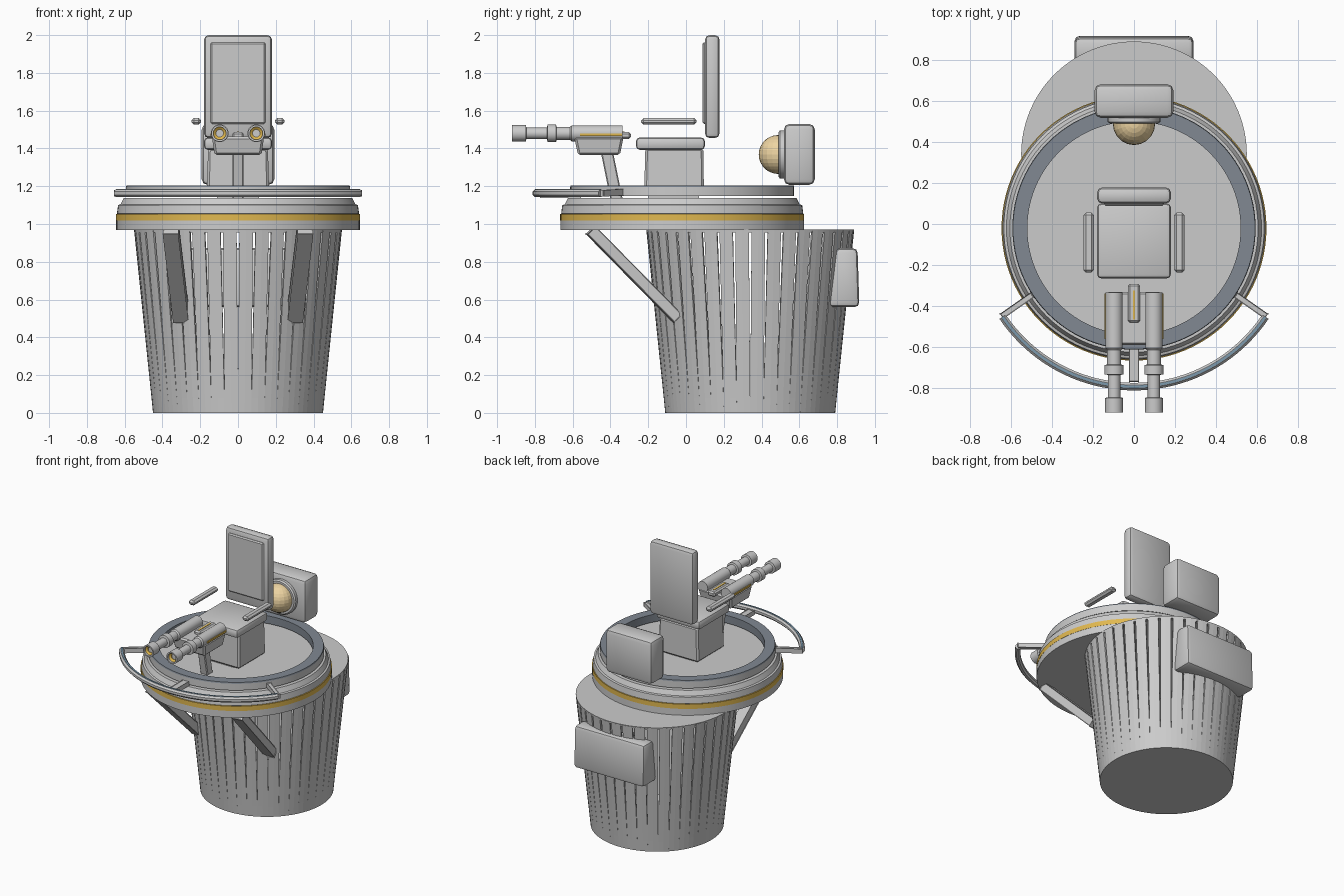
import bpy, bmesh
from math import pi, sin, cos, radians
from mathutils import Vector, Matrix

if "Cube" in bpy.data.objects:
    bpy.data.objects.remove(bpy.data.objects["Cube"])


def material(name, rgb):
    m = bpy.data.materials.new(name)
    m.diffuse_color = (*rgb, 1)
    m.use_nodes = True
    m.node_tree.nodes["Principled BSDF"].inputs["Base Color"].default_value = m.diffuse_color
    return m


GOLD = material("gold", (0.75, 0.48, 0.08))
TAN = material("tan_glass", (0.85, 0.66, 0.36))
DARK = material("dark_slate", (0.22, 0.25, 0.29))
BLUE = material("slate_blue", (0.2, 0.32, 0.42))


def finish(name, bm, mat=None, smooth=False):
    bmesh.ops.remove_doubles(bm, verts=bm.verts, dist=1e-5)
    bmesh.ops.recalc_face_normals(bm, faces=bm.faces)
    me = bpy.data.meshes.new(name)
    bm.to_mesh(me)
    bm.free()
    ob = bpy.data.objects.new(name, me)
    bpy.context.collection.objects.link(ob)
    if mat:
        me.materials.append(mat)
    if smooth:
        bpy.ops.object.select_all(action='DESELECT')
        ob.select_set(True)
        bpy.context.view_layer.objects.active = ob
        bpy.ops.object.shade_smooth_by_angle(angle=radians(30))
    return ob


def box(name, lo, hi, bevel=0.0, mat=None, deform=None, segs=1):
    """Box between two corners; deform(co) adjusts its corners before bevelling."""
    bm = bmesh.new()
    bmesh.ops.create_cube(bm, size=1)
    lo, hi = Vector(lo), Vector(hi)
    for v in bm.verts:
        v.co = Vector((lo[i] + (v.co[i] + 0.5) * (hi[i] - lo[i]) for i in range(3)))
        if deform:
            v.co = deform(v.co)
    if bevel:
        bmesh.ops.bevel(bm, geom=bm.edges[:], offset=bevel, segments=segs, profile=0.5, affect='EDGES')
    return finish(name, bm, mat, segs > 1)


def beam(name, a, b, w, h, bevel=0.004):
    """Rectangular bar from a to b."""
    a, b = Vector(a), Vector(b)
    d = b - a
    x = d.cross(Vector((0, 0, 1)))
    x = x.normalized() if x.length > 1e-6 else Vector((1, 0, 0))
    y = d.normalized().cross(x)
    return box(name, (-w / 2, -h / 2, 0), (w / 2, h / 2, 1), bevel,
               deform=lambda c: a + x * c.x + y * c.y + d * c.z)


def sweep(name, profile, centre, n=96, a0=0.0, a1=2 * pi, closed=True, along_y=False, mat=None):
    """Turn an (r, z) profile around an axis, fully or through an arc."""
    bm = bmesh.new()
    full = a1 - a0 > 2 * pi - 1e-4
    rot = Matrix.Rotation(pi / 2 if along_y else 0, 3, 'X')
    rings = []
    for k in range(n if full else n + 1):
        a = a0 + (a1 - a0) * k / n
        rings.append([bm.verts.new(rot @ Vector((r * cos(a), r * sin(a), z)) + Vector(centre))
                      for r, z in profile])
    m = len(profile)
    for k in range(n):
        p, q = rings[k], rings[(k + 1) % len(rings)]
        for i in range(m if closed else m - 1):
            j = (i + 1) % m
            if profile[i][0] == 0 and profile[j][0] == 0:
                continue
            bm.faces.new((p[i], q[i], q[j], p[j]))
    if not full:
        bm.faces.new(rings[0])
        bm.faces.new(rings[-1])
    bmesh.ops.dissolve_degenerate(bm, dist=1e-6, edges=bm.edges)
    return finish(name, bm, mat, True)


# Slatted bucket: constant-width staves whose gaps open towards the top
BY, N, THICK = 0.34, 40, 0.012
bm = bmesh.new()
for k in range(N):
    mid = 2 * pi * (k + 0.5) / N
    rows = []
    for z, r in ((0.0, 0.45), (0.08, 0.458), (0.965, 0.55)):
        half = pi / N * min(1, 0.457 / r)
        rows.append([bm.verts.new((q * cos(mid + s * half), BY + q * sin(mid + s * half), z))
                     for q, s in ((r, -1), (r, 0), (r, 1), (r - THICK, 1), (r - THICK, -1))])
    for p, q in zip(rows, rows[1:]):
        for i in range(5):
            j = (i + 1) % 5
            bm.faces.new((p[i], p[j], q[j], q[i]))
    bm.faces.new(rows[0])
    bm.faces.new(rows[-1])
me_bucket = finish("bucket_staves", bm)
sweep("bucket_bottom", [(0, 0), (0.449, 0), (0.45, 0.012), (0, 0.012)], (0, BY, 0), 80)
sweep("bucket_top", [(0, 0.955), (0.548, 0.955), (0.55, 0.97), (0, 0.97)], (0, BY, 0), 80)

# Box hung on the back of the bucket, wider in depth at its foot
box("back_box", (-0.29, 0.755, 0.56), (0.29, 0.918, 0.872), 0.025, segs=2,
    deform=lambda c: Vector((c.x, c.y + (c.z - 0.56) / 0.312 * (0.035 if c.y < 0.8 else -0.01), c.z)))

# Round platform with gold band
C = (0, -0.02, 0)
sweep("platform", [(0, 0.967), (0.645, 0.967), (0.645, 1.018), (0.638, 1.02), (0.638, 1.053),
                   (0.641, 1.055), (0.635, 1.1), (0.622, 1.104), (0.605, 1.138), (0, 1.138)], C)
sweep("platform_gold_band", [(0.63, 1.018), (0.646, 1.018), (0.646, 1.053), (0.63, 1.053)], C, mat=GOLD)

# Raised rim ring floating just above the platform
sweep("rim_ring", [(0.525, 1.147), (0.593, 1.147), (0.593, 1.196), (0.525, 1.196)], C)
sweep("rim_cap", [(0.52, 1.147), (0.527, 1.147), (0.527, 1.196), (0.593, 1.196),
                  (0.59, 1.205), (0.52, 1.205)], C, mat=DARK)

# Seat
box("seat_pedestal", (-0.11, -0.2, 1.13), (0.11, 0.07, 1.16))
box("seat_base", (-0.165, -0.222, 1.147), (0.165, 0.095, 1.4), 0.012,
    deform=lambda c: Vector((c.x * (0.96 if c.z > 1.3 else 1), c.y * (0.97 if c.z > 1.3 else 1), c.z)))
box("seat_cushion", (-0.18, -0.265, 1.393), (0.18, 0.1, 1.458), 0.02, segs=2)
box("backrest", (-0.18, 0.1, 1.455), (0.18, 0.178, 2.0), 0.025, segs=2)
box("backrest_pad", (-0.146, 0.088, 1.53), (0.146, 0.11, 1.962), 0.008)

# Lamp behind the seat
box("lamp_housing", (-0.192, 0.518, 1.207), (0.192, 0.682, 1.53), 0.03, segs=2)
sweep("lamp_rim", [(0.1, -0.53), (0.128, -0.53), (0.128, -0.498), (0.118, -0.49), (0.1, -0.49)],
      (0, 0, 1.368), 40, along_y=True)
bm = bmesh.new()
bmesh.ops.create_uvsphere(bm, u_segments=20, v_segments=14, radius=0.103,
                          matrix=Matrix.Translation((0, 0.488, 1.368)))
finish("lamp_lens", bm, TAN)

# Twin gun: post, cradle and sight block
box("gun_post", (-0.03, -0.4, 1.13), (0.03, -0.335, 1.4), 0.006,
    deform=lambda c: c + Vector((0, -0.055 if c.z > 1.3 else 0, 0)))
box("gun_cradle", (-0.138, -0.592, 1.365), (0.138, -0.33, 1.462), 0.012,
    deform=lambda c: Vector((c.x * (0.9 if c.z < 1.4 else 1),
                             c.y + (0 if c.z > 1.4 else (0.02 if c.y < -0.5 else -0.02)), c.z)))
box("gun_sight_block", (-0.03, -0.48, 1.45), (0.03, -0.292, 1.487), 0.01)
box("gun_sight_strip", (-0.006, -0.465, 1.48), (0.006, -0.325, 1.49), mat=GOLD)

BARREL = [(0, 0.335), (0.042, 0.335), (0.042, 0.605), (0.034, 0.615), (0.034, 0.685),
          (0.047, 0.688), (0.047, 0.733), (0.03, 0.736), (0.03, 0.845), (0.044, 0.848),
          (0.044, 0.92), (0.034, 0.92), (0.034, 0.89), (0, 0.89)]
for s, side in ((-1, "left"), (1, "right")):
    x = s * 0.097
    sweep("gun_barrel_" + side, BARREL, (x, 0, 1.48), 24, along_y=True)
    sweep("muzzle_ring_" + side, [(0.02, 0.885), (0.034, 0.885), (0.034, 0.905), (0.02, 0.895)],
          (x, 0, 1.48), 24, along_y=True, mat=GOLD)
    box("gun_side_strip_" + side, (s * 0.14 - 0.005, -0.56, 1.466), (s * 0.14 + 0.005, -0.34, 1.48), mat=GOLD)
    # Armrests
    box("armrest_" + side, (s * 0.221 - 0.025, -0.237, 1.526), (s * 0.221 + 0.025, 0.055, 1.561), 0.012)
    # Struts under the platform
    beam("platform_strut_" + side, (s * 0.355, -0.505, 0.968), (s * 0.3, -0.045, 0.5), 0.075, 0.06)
    # Side brackets of the front rail
    beam("rail_bracket_" + side, (s * 0.495, -0.345, 1.168), (s * 0.645, -0.45, 1.162), 0.03, 0.026)

# Curved front rail with blue inlay
A0, A1 = radians(-146), radians(-34)
rail = [(0.773 + 0.02 * cos(a), 1.163 + 0.022 * sin(a)) for a in (radians(22.5 + 45 * i) for i in range(8))]
sweep("front_rail", rail, C, 40, A0, A1)
sweep("rail_inlay", [(0.767, 1.17), (0.779, 1.17), (0.779, 1.186), (0.767, 1.186)], C, 40, A0, A1, mat=BLUE)
beam("rail_bracket_centre", (0, -0.56, 1.155), (0, -0.77, 1.155), 0.05, 0.026)
